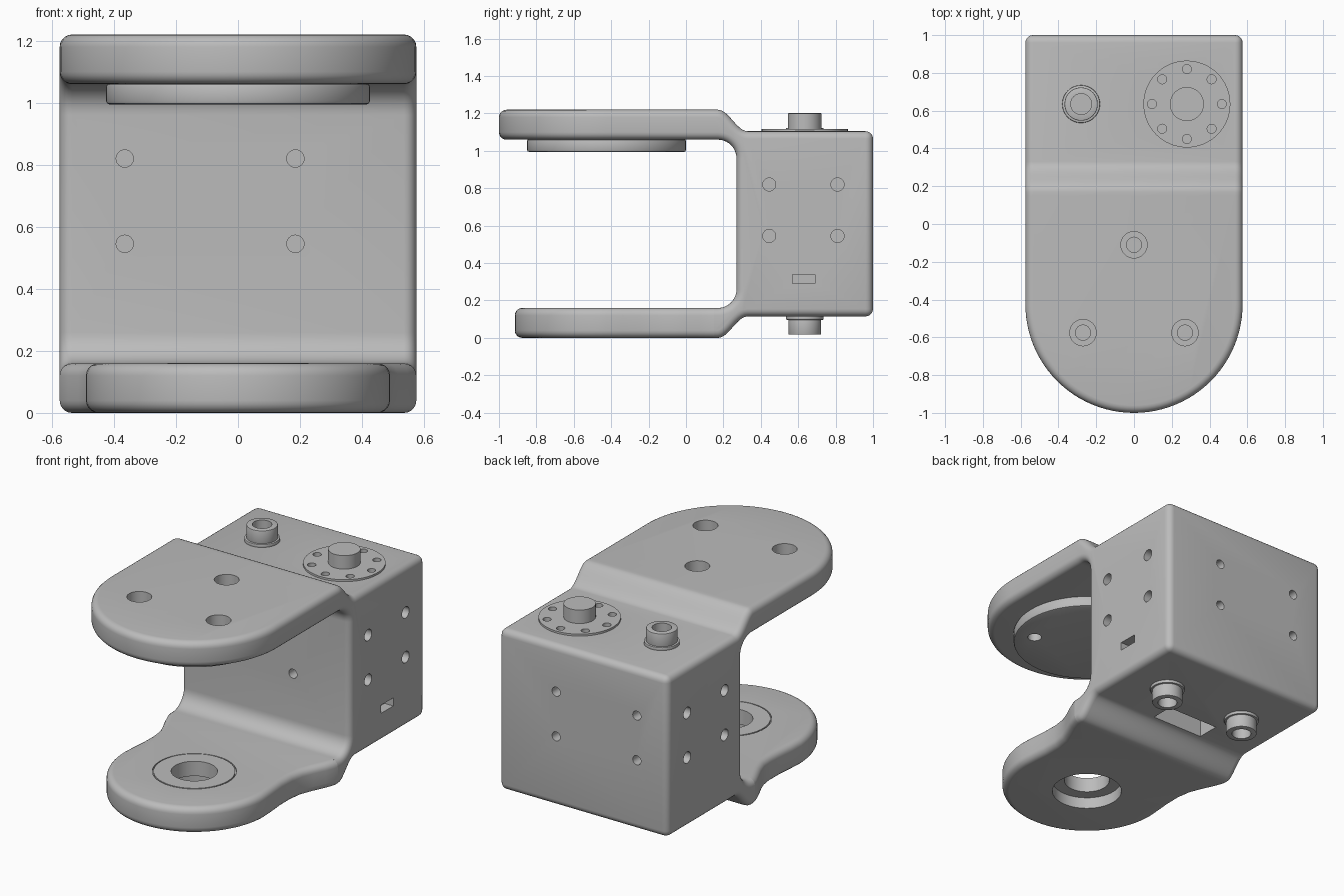
import bpy, bmesh, math
from mathutils import Vector, Matrix

if "Cube" in bpy.data.objects:
    bpy.data.objects.remove(bpy.data.objects["Cube"])

grey = bpy.data.materials.new("machined grey")
grey.use_nodes = True
grey.diffuse_color = (0.5, 0.5, 0.5, 1)
grey.node_tree.nodes["Principled BSDF"].inputs["Base Color"].default_value = (0.5, 0.5, 0.5, 1)

HALF = 0.575      # half width of the bracket
SEAM = 0.15       # y where the arms meet the body
ARM_Y = -0.425    # centre of the rounded arm ends
BODY_Y = 0.635    # centre line of the body fittings
TOP, BOTTOM = 1.105, 0.115
AXES = {"X": Matrix.Rotation(math.pi / 2, 4, "Y"),
        "Y": Matrix.Rotation(math.pi / 2, 4, "X"),
        "Z": Matrix.Identity(4)}


def to_object(name, bm):
    bmesh.ops.recalc_face_normals(bm, faces=bm.faces)
    mesh = bpy.data.meshes.new(name)
    bm.to_mesh(mesh)
    bm.free()
    mesh.materials.append(grey)
    obj = bpy.data.objects.new(name, mesh)
    bpy.context.collection.objects.link(obj)
    return obj


def round_edges(bm, width, segments):
    bmesh.ops.recalc_face_normals(bm, faces=bm.faces)
    edges = [e for e in bm.edges if e.calc_face_angle(0) > 0.6
             and not all(abs(v.co.y - SEAM) < 1e-4 for v in e.verts)]
    bmesh.ops.bevel(bm, geom=edges, offset=width, segments=segments,
                    profile=0.5, affect="EDGES", clamp_overlap=False)


def prism(name, points, direction, width=0.04):
    bm = bmesh.new()
    face = bm.faces.new([bm.verts.new(p) for p in points])
    new = bmesh.ops.extrude_face_region(bm, geom=[face])["geom"]
    bmesh.ops.translate(bm, vec=direction,
                        verts=[g for g in new if isinstance(g, bmesh.types.BMVert)])
    round_edges(bm, width, 5)
    return to_object(name, bm)


def cylinder(name, x, y, z0, z1, r, width=0.0, sides=48):
    bm = bmesh.new()
    bmesh.ops.create_cone(bm, cap_ends=True, segments=sides, radius1=r, radius2=r,
                          depth=z1 - z0, matrix=Matrix.Translation((x, y, (z0 + z1) / 2)))
    if width:
        round_edges(bm, width, 2)
    return to_object(name, bm)


def subtract(target, cutter):
    mod = target.modifiers.new("cut", "BOOLEAN")
    mod.operation, mod.solver, mod.object = "DIFFERENCE", "EXACT", cutter
    bpy.context.view_layer.objects.active = target
    bpy.ops.object.modifier_apply(modifier=mod.name)
    bpy.data.objects.remove(cutter)


def drill(target, centre, r, depth, axis="Z", sides=32):
    bm = bmesh.new()
    bmesh.ops.create_cone(bm, cap_ends=True, segments=sides, radius1=r, radius2=r, depth=depth,
                          matrix=Matrix.Translation(centre) @ AXES[axis])
    subtract(target, to_object("cutter", bm))


def cut_box(target, centre, size):
    bm = bmesh.new()
    bmesh.ops.create_cube(bm, size=1, matrix=Matrix.Translation(centre) @ Matrix.Diagonal((*size, 1)))
    subtract(target, to_object("cutter", bm))


# Body: side profile with shoulder curves and inner fillets
def shoulder(z_arm, z_body):
    pts = [(SEAM, z_arm)]
    for i in range(13):
        t = i / 12
        pts.append((0.17 + 0.16 * t, z_body + (z_arm - z_body) * (1 + math.cos(math.pi * t)) / 2))
    return pts


def fillet(z_arm, sign):
    arc = [i * math.pi / 20 for i in range(11)]
    return [(SEAM, z_arm)] + [(0.17 + 0.1 * math.sin(a), z_arm + sign * 0.1 * (1 - math.cos(a))) for a in arc]


profile = shoulder(1.22, TOP) + [(1, TOP), (1, BOTTOM)] + shoulder(0, BOTTOM)[::-1]
profile += fillet(0.16, 1) + fillet(1.06, -1)[::-1]
body = prism("body", [(-HALF, y, z) for y, z in profile], Vector((2 * HALF, 0, 0)))


# Arms: plan outlines with rounded ends
def arm(name, flank, r, z0):
    arc = [-math.pi * i / 48 for i in range(49)]
    pts = flank + [(r * math.cos(a), ARM_Y + r * math.sin(a)) for a in arc]
    pts += [(-x, y) for x, y in reversed(flank)]
    return prism(name, [(x, y, z0) for x, y in pts], Vector((0, 0, 0.16)))


upper_arm = arm("upper_arm", [(HALF, SEAM)], HALF, 1.06)
neck = [(HALF, SEAM), (0.568, 0.12), (0.548, 0.07), (0.515, 0), (0.488, -0.07),
        (0.476, -0.15), (0.477, -0.25), (0.485, -0.34)]
lower_arm = arm("lower_arm", neck, 0.49, 0)

# Pad under the upper arm, with counterbored screw holes
upper_pad = cylinder("upper_pad", 0, ARM_Y, 0.995, 1.062, 0.425, 0.01, 96)
for x, y in [(0, -0.11), (0.27, -0.575), (-0.27, -0.575)]:
    drill(upper_arm, (x, y, 1.2), 0.07, 0.2)
    drill(upper_arm, (x, y, 1.1), 0.04, 0.4)
    drill(upper_pad, (x, y, 1.0), 0.04, 0.4)

# Bearing seat in the lower arm
drill(lower_arm, (0, ARM_Y, 0.1), 0.13, 0.4, sides=48)
drill(lower_arm, (0, ARM_Y, 0), 0.2, 0.14, sides=48)
drill(lower_arm, (0, ARM_Y, 0.16), 0.235, 0.02, sides=64)
bearing_ring = cylinder("bearing_ring", 0, ARM_Y, 0.15, 0.161, 0.228, 0, 64)
drill(bearing_ring, (0, ARM_Y, 0.15), 0.13, 0.1, sides=48)

# Mounting holes on the front, back and sides of the body
for z in (0.545, 0.82):
    for x in (-0.365, 0.185):
        for y in (0.27, 1.0):
            drill(body, (x, y, z), 0.028, 0.16, "Y", 24)
    for y in (0.445, 0.81):
        for x in (-HALF, HALF):
            drill(body, (x, y, z), 0.035, 0.16, "X", 24)

# Side socket and underside opening
cut_box(body, (HALF, 0.63, 0.315), (0.12, 0.12, 0.05))
cut_box(body, (-0.05, 0.4, 0.25), (0.35, 0.14, 0.5))

# Motor flange with its hub and ring of holes
hub_x = 0.28
flange = cylinder("flange", hub_x, BODY_Y, TOP - 0.01, 1.117, 0.23, 0, 64)
for i in range(8):
    a = i * math.pi / 4
    drill(flange, (hub_x + 0.185 * math.cos(a), BODY_Y + 0.185 * math.sin(a), 1.11), 0.024, 0.1, sides=16)
    drill(body, (hub_x + 0.185 * math.cos(a), BODY_Y + 0.185 * math.sin(a), 1.1), 0.024, 0.08, sides=16)
cylinder("hub", hub_x, BODY_Y, 1.1, 1.2, 0.09)


# Hollow connectors above and below the body
def connector(name, x, base, sign):
    spans = {"collar": (0.1, 0.018), "tube": (0.088, 0.097)}
    for part, (r, height) in spans.items():
        z0, z1 = sorted((base - sign * 0.005, base + sign * height))
        obj = cylinder(name + "_" + part, x, BODY_Y, z0, z1, r, 0.004)
        drill(obj, (x, BODY_Y, base + sign * 0.06), 0.055, 0.1)


connector("top_connector", -hub_x, TOP, 1)
connector("bottom_connector_left", hub_x, BOTTOM, -1)
connector("bottom_connector_right", -hub_x, BOTTOM, -1)

# Smooth shading with sharp edges kept
bpy.ops.object.select_all(action="DESELECT")
for obj in bpy.context.collection.objects:
    if obj.type == "MESH" and grey.name in obj.data.materials:
        obj.select_set(True)
        bpy.context.view_layer.objects.active = obj
bpy.ops.object.shade_smooth_by_angle(angle=math.radians(30))
